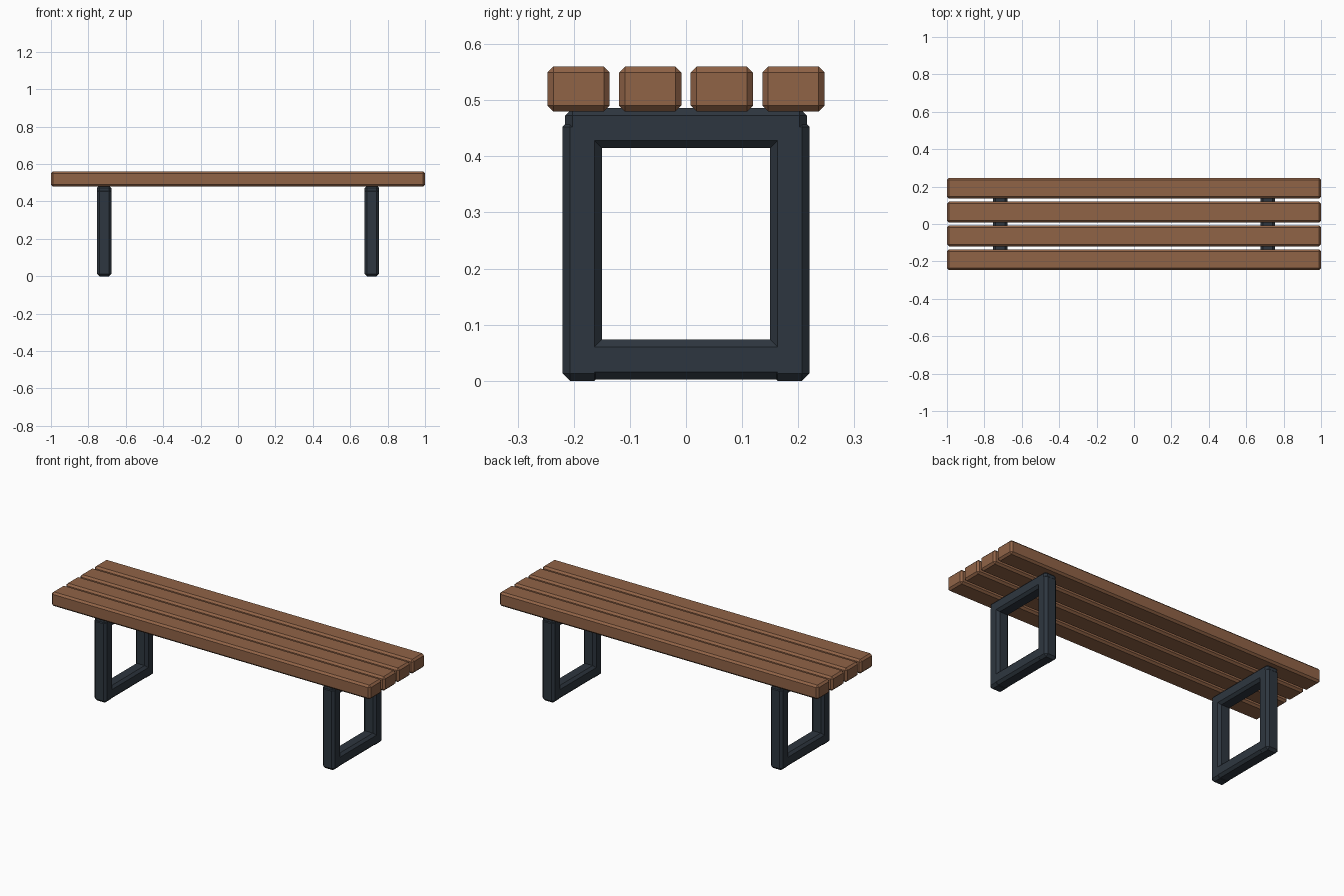
import bpy
import bmesh
from mathutils import Vector

if "Cube" in bpy.data.objects:
    bpy.data.objects.remove(bpy.data.objects["Cube"], do_unlink=True)


def make_material(name, rgb):
    mat = bpy.data.materials.new(name)
    mat.use_nodes = True
    color = (*rgb, 1)
    mat.diffuse_color = color
    bsdf = mat.node_tree.nodes["Principled BSDF"]
    bsdf.inputs["Base Color"].default_value = color
    bsdf.inputs["Roughness"].default_value = 0.7
    return mat


wood = make_material("brown wood", (0.28, 0.125, 0.062))
metal = make_material("dark slate metal", (0.027, 0.037, 0.050))


def chamfered_box(name, low, high, chamfer, mat):
    """Flat-shaded box between two corners with every edge chamfered."""
    low, high = Vector(low), Vector(high)
    size = high - low
    bm = bmesh.new()
    bmesh.ops.create_cube(bm, size=1)
    bmesh.ops.scale(bm, vec=size, verts=bm.verts)
    bmesh.ops.bevel(bm, geom=bm.edges[:], offset=chamfer, segments=1,
                    affect='EDGES')
    mesh = bpy.data.meshes.new(name)
    bm.to_mesh(mesh)
    bm.free()
    mesh.materials.append(mat)
    obj = bpy.data.objects.new(name, mesh)
    obj.location = (low + high) / 2
    bpy.context.collection.objects.link(obj)
    return obj


# Seat: four evenly spaced planks
SLAT_WIDTH, SLAT_PITCH = 0.111, 0.1277
for i in range(4):
    y = (i - 1.5) * SLAT_PITCH
    chamfered_box(f"seat_slat_{i + 1}",
                  (-1, y - SLAT_WIDTH / 2, 0.48),
                  (1, y + SLAT_WIDTH / 2, 0.56), 0.0105, wood)

# Legs: two rectangular frames of chamfered bars
HALF_BAR, BEVEL = 0.0385, 0.0135
for side, x in (("right", -0.7155), ("left", 0.7155)):
    x0, x1 = x - HALF_BAR, x + HALF_BAR
    for end, y0, y1 in (("front", -0.22, -0.15), ("back", 0.15, 0.22)):
        chamfered_box(f"{side}_{end}_post", (x0, y0, 0),
                      (x1, y1, 0.466), BEVEL, metal)
    for part, z0, z1 in (("foot_bar", 0.002, 0.074), ("top_bar", 0.415, 0.486)):
        chamfered_box(f"{side}_{part}", (x0, -0.216, z0),
                      (x1, 0.216, z1), BEVEL, metal)
